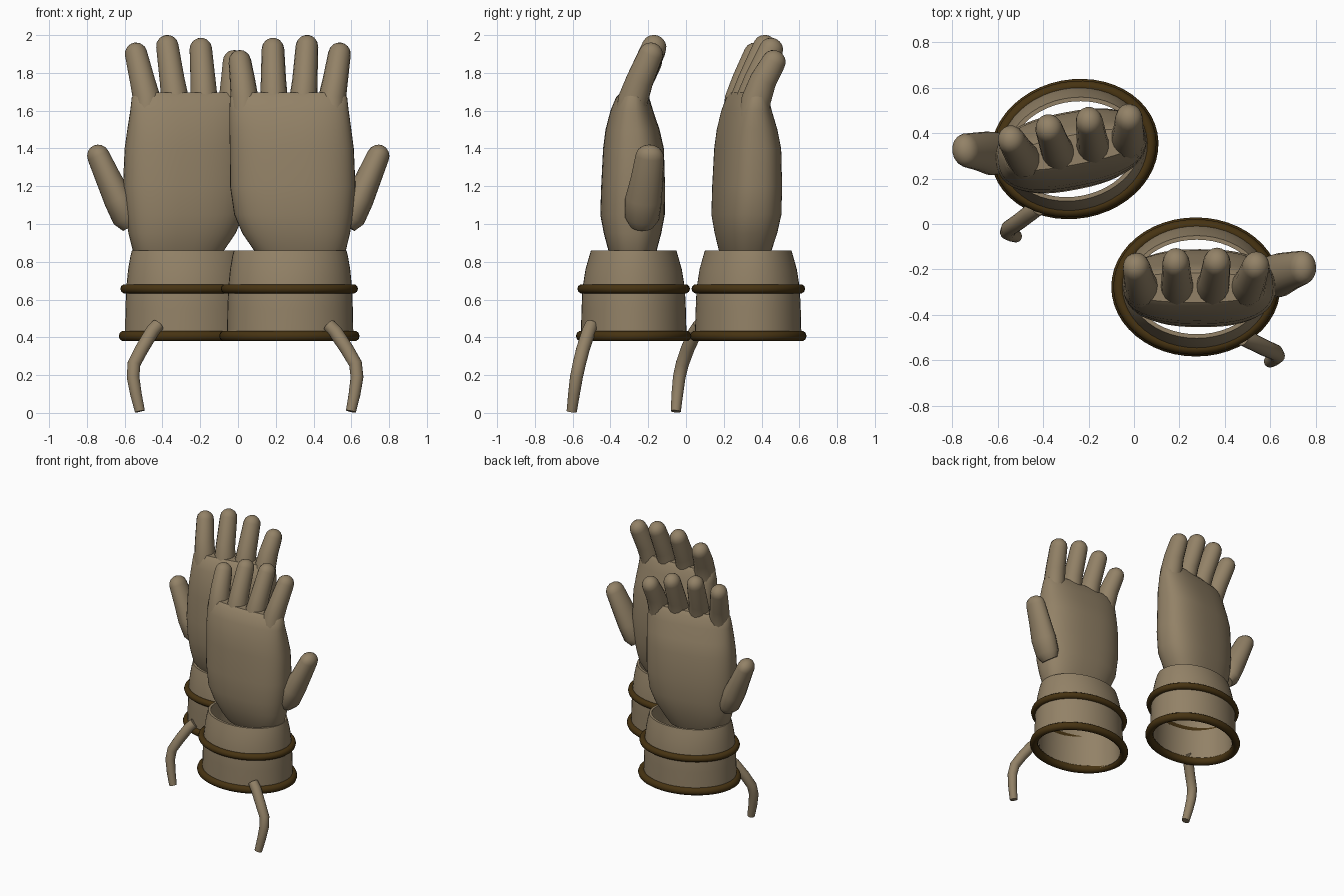
import bpy, bmesh, math
from mathutils import Vector, Matrix

if "Cube" in bpy.data.objects:
    bpy.data.objects.remove(bpy.data.objects["Cube"])

def material(name, rgb):
    m = bpy.data.materials.new(name)
    m.diffuse_color = (*rgb, 1)
    m.use_nodes = True
    m.node_tree.nodes["Principled BSDF"].inputs["Base Color"].default_value = m.diffuse_color
    return m

TAN = material("tan leather", (0.29, 0.222, 0.135))
BROWN = material("dark brown trim", (0.062, 0.033, 0.006))
C = Vector((0.272, -0.277, 0))        # centre of the right glove's cuff
RIGHT = Matrix.Translation(C)
LEFT = (Matrix.Translation((-0.262, 0.33, 0)) @ Matrix.Rotation(math.radians(11), 4, 'Z')
        @ Matrix.Diagonal((-1, 1, 1, 1)))

def loft(name, rings, mat, xf, closed=False, angle=40):
    """Skin a list of vertex rings; closed joins the last ring to the first."""
    bm = bmesh.new()
    vs = [[bm.verts.new(xf @ (Vector(p) - C)) for p in r] for r in rings]
    n = len(rings[0])
    pairs = list(zip(vs, vs[1:])) + ([(vs[-1], vs[0])] if closed else [])
    for a, b in pairs:
        for i in range(n):
            j = (i + 1) % n
            bm.faces.new((a[i], a[j], b[j], b[i]))
    if not closed:
        bm.faces.new(vs[0])
        bm.faces.new(vs[-1])
    bmesh.ops.recalc_face_normals(bm, faces=bm.faces)
    me = bpy.data.meshes.new(name)
    bm.to_mesh(me)
    bm.free()
    me.materials.append(mat)
    ob = bpy.data.objects.new(name, me)
    bpy.context.collection.objects.link(ob)
    bpy.ops.object.select_all(action='DESELECT')
    ob.select_set(True)
    bpy.context.view_layer.objects.active = ob
    bpy.ops.object.shade_smooth_by_angle(angle=math.radians(angle))
    return ob

def oval(cx, cy, z, rx, ry, n=48, power=2.0):
    pts = []
    for i in range(n):
        a = 2 * math.pi * i / n
        c, s = math.cos(a), math.sin(a)
        pts.append((cx + rx * math.copysign(abs(c) ** (2 / power), c),
                    cy + ry * math.copysign(abs(s) ** (2 / power), s), z))
    return pts

def tube(knots, n=16, dome=False, depth=1.0):
    """Rings round a path of (x, y, z, radius), with an optional round tip."""
    P = [Vector(k[:3]) for k in knots]
    rings = []
    def ring(p, t, r):
        u = Vector((0, 1, 0)).cross(t).normalized()
        v = t.cross(u)
        rings.append([p + u * r * math.cos(2 * math.pi * i / n)
                      + v * r * depth * math.sin(2 * math.pi * i / n) for i in range(n)])
    for i, k in enumerate(knots):
        t = (P[min(i + 1, len(P) - 1)] - P[max(i - 1, 0)]).normalized()
        ring(P[i], t, k[3])
    if dome:
        r = knots[-1][3]
        for a in (25, 48, 68, 82):
            a = math.radians(a)
            ring(P[-1] + t * r * math.sin(a), t, r * math.cos(a))
    return rings

# hand sections: z, centre x, centre y, half width, half depth
PALM = [(0.80, .33, -.28, .20, .10), (0.86, .328, -.283, .243, .128),
        (0.95, .308, -.283, .285, .152), (1.05, .295, -.283, .315, .171),
        (1.2, .29, -.28, .332, .169), (1.4, .285, -.278, .328, .161),
        (1.5, .277, -.283, .323, .143), (1.6, .27, -.287, .316, .113),
        (1.67, .268, -.283, .310, .088), (1.695, .268, -.28, .290, .065)]
# fingers: base x, tip x, tip y, top z
FINGERS = {"little": (.035, .01, -.19, 1.92), "ring": (.19, .185, -.17, 1.985),
           "middle": (.345, .365, -.168, 2.0), "index": (.497, .537, -.185, 1.96)}

for side, xf in (("right", RIGHT), ("left", LEFT)):
    # cuff: thin open sleeve, outside up then inside down
    prof = [(.40, .335, .28), (.55, .332, .276), (.66, .328, .271), (.76, .318, .255),
            (.83, .306, .235), (.86, .298, .226)]
    walls = prof + [(z, a - .018, b - .018) for z, a, b in reversed(prof)]
    loft(side + "_cuff", [oval(C.x + .004, C.y, z, a, b) for z, a, b in walls], TAN, xf, True)

    # trim rings
    for part, z, a, b, r in (("lower_trim", .407, .343, .277, .029),
                             ("upper_trim", .657, .338, .273, .025)):
        rings = [oval(C.x, C.y, z + r * math.sin(t), a + r * math.cos(t), b + r * math.cos(t))
                 for t in (2 * math.pi * k / 10 for k in range(10))]
        loft(side + "_" + part, rings, BROWN, xf, True)

    # palm
    loft(side + "_palm", [oval(x, y, z, a, b, power=2.5) for z, x, y, a, b in PALM], TAN, xf)

    # fingers lean backwards
    for f, (bx, tx, ty, top) in FINGERS.items():
        r = .06
        e = Vector((tx, ty, top - r))
        knots = [(bx, -.295, 1.56, .074), (bx, -.28, 1.66, .074),
                 (bx + (tx - bx) * .45, -.245, 1.76, .067), (*e, r)]
        loft(side + "_" + f + "_finger", tube(knots, dome=True, depth=1.08), TAN, xf)

    # thumb
    thumb = [(.575, -.235, 0.99, .05), (.60, -.232, 1.03, .073), (.64, -.225, 1.13, .078),
             (.69, -.207, 1.24, .068), (.742, -.192, 1.36, .060)]
    loft(side + "_thumb", tube(thumb, dome=True, depth=1.25), TAN, xf)

    # hanging lace
    lace = [(.48, -.50, .465, .035), (.515, -.515, .43, .037), (.575, -.545, .34, .036),
            (.622, -.565, .26, .035), (.63, -.58, .19, .034), (.617, -.593, .10, .031),
            (.598, -.605, .008, .027)]
    loft(side + "_lace", tube(lace), TAN, xf)
